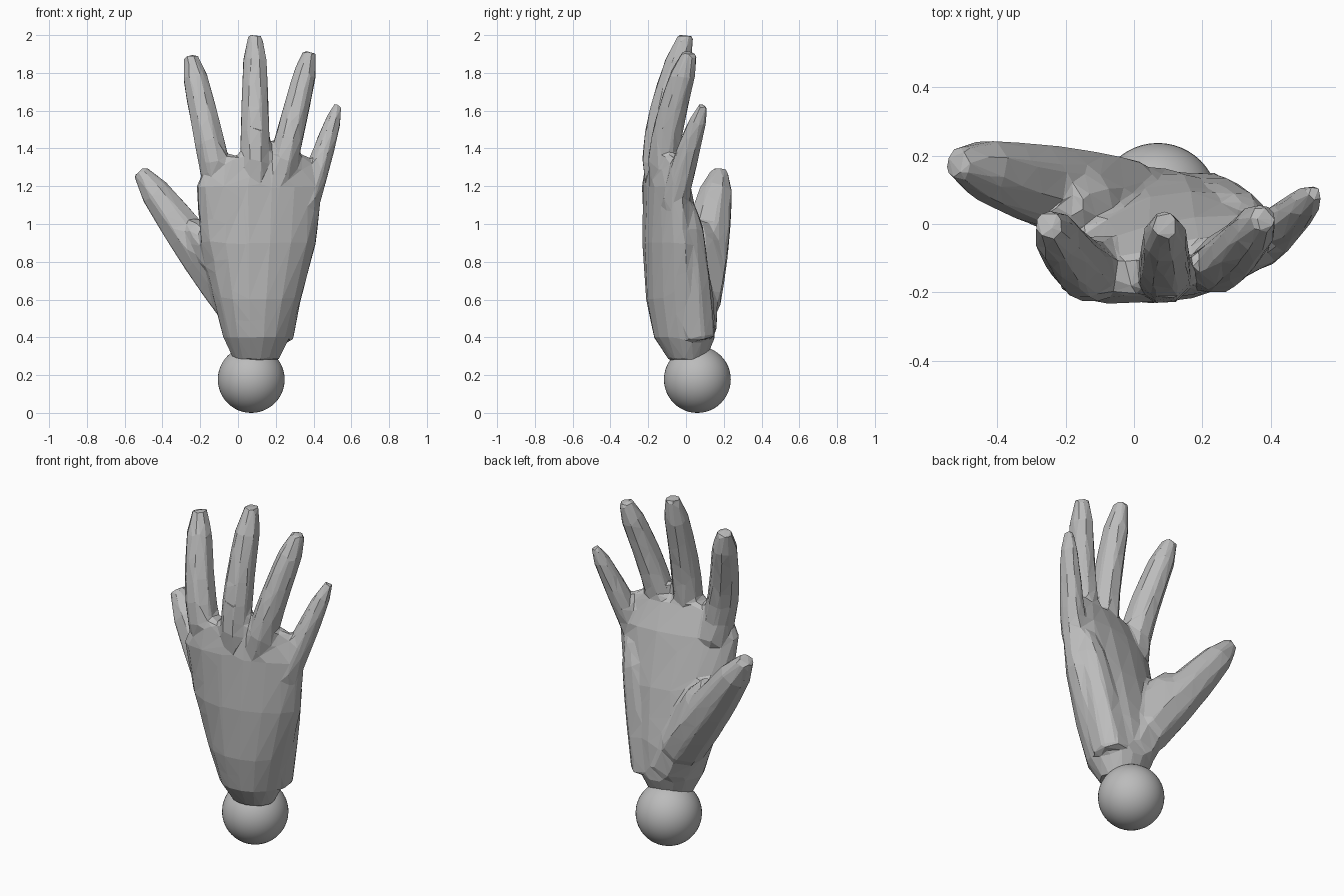
import bpy, bmesh, math
from mathutils import Vector

cube = bpy.data.objects.get("Cube")
if cube:
    bpy.data.objects.remove(cube, do_unlink=True)

grey = bpy.data.materials.new("plain grey")
grey.use_nodes = True
colour = (0.5, 0.5, 0.5, 1)
grey.diffuse_color = colour
grey.node_tree.nodes["Principled BSDF"].inputs["Base Color"].default_value = colour


def loft(bm, rings):
    """Skin a list of equal point rings and cap both ends."""
    loops = [[bm.verts.new(point) for point in ring] for ring in rings]
    count = len(loops[0])
    for lower, upper in zip(loops, loops[1:]):
        for i in range(count):
            j = (i + 1) % count
            bm.faces.new((lower[i], lower[j], upper[j], upper[i]))
    bm.faces.new(reversed(loops[0]))
    bm.faces.new(loops[-1])


def ellipse(centre, side, depth, sides):
    """Ring of points around a centre, spanned by two half axes."""
    ring = []
    for i in range(sides):
        angle = math.tau * (i + 0.5) / sides
        ring.append(centre + side * math.cos(angle) + depth * math.sin(angle))
    return ring


def palm_section(height, half_width, half_depth):
    """Palm slab section: it leans forward and twists as it rises."""
    centre = Vector((0.09 + 0.02 * height, 0.04 - 0.12 * height, height))
    twist = 0.2 * (height - 0.3)
    side = Vector((half_width, half_width * twist, 0))
    depth = Vector((0, half_depth, 0))
    return ellipse(centre, side, depth, sides=16)


def digit(bm, base, tip, radius, bow=0.0, taper=0.3, steps=6):
    """Tapered tube from base to tip, bowed towards the back of the hand."""
    base, tip = Vector(base), Vector(tip)
    along = (tip - base).normalized()
    side = Vector((0, 1, 0)).cross(along).normalized()
    depth = along.cross(side)
    rings = []
    for step in range(steps + 1):
        t = step / steps
        centre = base.lerp(tip, t)
        centre.y -= bow * math.sin(math.pi * t ** 0.7)
        size = radius * (1 - taper * t * t)
        if step == steps:
            size *= 0.65
        rings.append(ellipse(centre, side * size, depth * size * 1.1, sides=8))
    loft(bm, rings)


bm = bmesh.new()

# wrist, palm and knuckles
loft(bm, [palm_section(*section) for section in (
    (0.28, 0.12, 0.1),
    (0.4, 0.18, 0.165),
    (0.6, 0.235, 0.18),
    (0.9, 0.31, 0.16),
    (1.2, 0.34, 0.115),
    (1.36, 0.26, 0.065),
)])

# index, middle, ring and little fingers
digit(bm, base=(-0.1, -0.12, 1.2), tip=(-0.25, 0, 1.89), radius=0.088, bow=0.05)
digit(bm, base=(0.09, -0.13, 1.2), tip=(0.09, 0, 2), radius=0.085, bow=0.05)
digit(bm, base=(0.21, -0.11, 1.2), tip=(0.38, 0.02, 1.91), radius=0.082, bow=0.04)
digit(bm, base=(0.36, -0.06, 1.1), tip=(0.53, 0.09, 1.63), radius=0.07, bow=0.01, taper=0.5)

# thumb, its mound on the palm, then the skin fold beside it
digit(bm, base=(-0.02, 0.05, 0.6), tip=(-0.52, 0.18, 1.28), radius=0.13, taper=0.5)
digit(bm, base=(0.06, 0.03, 0.45), tip=(-0.2, 0.06, 1), radius=0.13)
digit(bm, base=(-0.1, -0.06, 0.8), tip=(-0.25, 0.07, 1), radius=0.09)

# heel of the palm on the little finger side
digit(bm, base=(0.2, 0.05, 0.4), tip=(0.34, 0, 1.1), radius=0.1)

bmesh.ops.recalc_face_normals(bm, faces=bm.faces)
mesh = bpy.data.meshes.new("hand")
bm.to_mesh(mesh)
bm.free()
mesh.materials.append(grey)
hand = bpy.data.objects.new("hand", mesh)
bpy.context.collection.objects.link(hand)

# fuse the parts into one faceted skin
fuse = hand.modifiers.new("fuse", "REMESH")
fuse.mode = "VOXEL"
fuse.voxel_size = 0.015
soften = hand.modifiers.new("soften", "SMOOTH")
soften.iterations = 5
facet = hand.modifiers.new("facet", "DECIMATE")
facet.ratio = 0.035

# smooth ball under the wrist
bpy.ops.mesh.primitive_uv_sphere_add(segments=48, ring_count=24, radius=0.177,
                                     location=(0.07, 0.06, 0.177))
ball = bpy.context.object
ball.name = "wrist_ball"
ball.data.materials.append(grey)
bpy.ops.object.shade_smooth()
